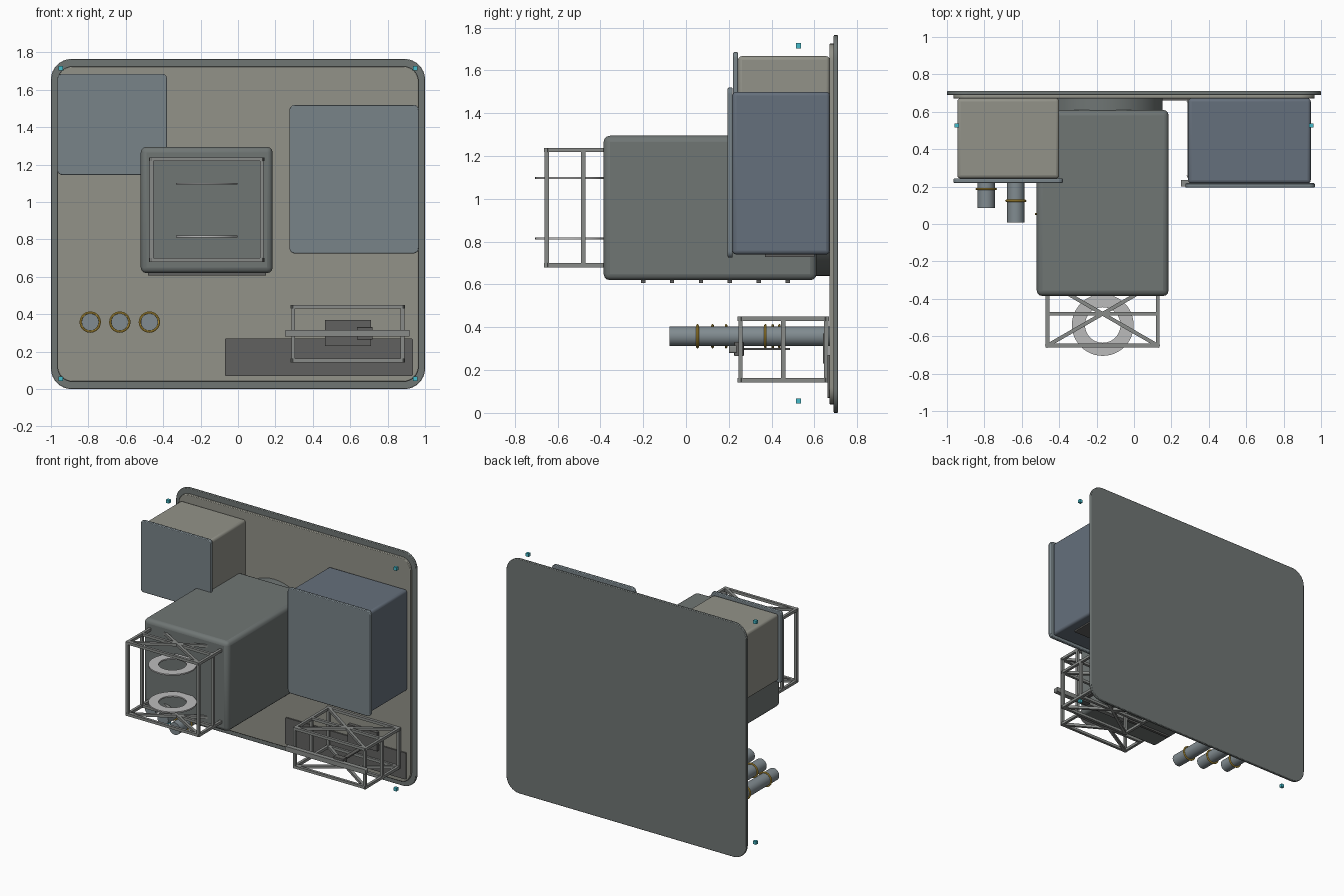
import bpy, bmesh, math
from mathutils import Vector

if "Cube" in bpy.data.objects:
    bpy.data.objects.remove(bpy.data.objects["Cube"])

def material(name, r, g, b):
    m = bpy.data.materials.new(name)
    m.diffuse_color = (r, g, b, 1)
    m.use_nodes = True
    m.node_tree.nodes["Principled BSDF"].inputs["Base Color"].default_value = m.diffuse_color
    return m

STEEL = material("dark_steel", .16, .18, .175)
BEIGE = material("warm_grey", .29, .29, .25)
SLATE = material("slate", .13, .16, .20)
COVER = material("cover_blue_grey", .19, .23, .25)
DARK = material("dark_grey", .12, .12, .115)
FRAME = material("frame_grey", .25, .26, .25)
PALE = material("pale_grey", .5, .5, .5)
TUBE = material("tube_grey", .22, .26, .28)
GOLD = material("gold", .7, .45, .06)
CYAN = material("cyan", .06, .5, .6)

def finish(bm, name, mat, bevel=0, segments=3):
    bmesh.ops.recalc_face_normals(bm, faces=bm.faces)
    me = bpy.data.meshes.new(name)
    bm.to_mesh(me)
    bm.free()
    ob = bpy.data.objects.new(name, me)
    bpy.context.collection.objects.link(ob)
    me.materials.append(mat)
    if bevel:
        mod = ob.modifiers.new("edge", 'BEVEL')
        mod.width, mod.segments = bevel, segments
        mod.limit_method = 'ANGLE'
    bpy.ops.object.select_all(action='DESELECT')
    bpy.context.view_layer.objects.active = ob
    ob.select_set(True)
    bpy.ops.object.shade_smooth_by_angle(angle=math.radians(35))
    return ob

def box(name, x, y, z, mat, bevel=0):
    bm = bmesh.new()
    bmesh.ops.create_cube(bm, size=1)
    for v in bm.verts:
        v.co = Vector([(a + b) / 2 + c * (b - a) for (a, b), c in zip((x, y, z), v.co)])
    return finish(bm, name, mat, bevel)

def rounded_plate(name, x, y, z, r, mat, bevel=0):
    """Rounded rectangle in the xz plane, extruded along y."""
    bm = bmesh.new()
    corners = [(x[1] - r, z[1] - r), (x[0] + r, z[1] - r), (x[0] + r, z[0] + r), (x[1] - r, z[0] + r)]
    vs = []
    for k, (cx, cz) in enumerate(corners):
        for i in range(9):
            a = math.pi / 2 * (k + i / 8)
            vs.append(bm.verts.new((cx + r * math.cos(a), y[0], cz + r * math.sin(a))))
    face = bm.faces.new(vs)
    ext = bmesh.ops.extrude_face_region(bm, geom=[face])
    bmesh.ops.translate(bm, vec=(0, y[1] - y[0], 0),
                        verts=[e for e in ext['geom'] if isinstance(e, bmesh.types.BMVert)])
    return finish(bm, name, mat, bevel, 2)

def lathe(name, profile, loc, axis, mat, n=48):
    """Closed (radius, height) profile spun round an axis."""
    bm = bmesh.new()
    rings = []
    for i in range(n):
        a = 2 * math.pi * i / n
        ring = []
        for r, h in profile:
            p = (r * math.cos(a), r * math.sin(a), h) if axis == 'Z' else (r * math.cos(a), h, r * math.sin(a))
            ring.append(bm.verts.new(Vector(loc) + Vector(p)))
        rings.append(ring)
    m = len(profile)
    for i in range(n):
        for j in range(m):
            a, b = rings[i], rings[(i + 1) % n]
            bm.faces.new((a[j], a[(j + 1) % m], b[(j + 1) % m], b[j]))
    bmesh.ops.remove_doubles(bm, verts=bm.verts, dist=1e-5)
    return finish(bm, name, mat)

def bars(name, segments, w, mat):
    """Square bars along line segments."""
    bm = bmesh.new()
    for a, b in segments:
        a, b = Vector(a), Vector(b)
        d = (b - a).normalized()
        up = Vector((0, 0, 1)) if abs(d.z) < .9 else Vector((0, 1, 0))
        s = d.cross(up).normalized() * w / 2
        t = d.cross(s).normalized() * w / 2
        e = d * w / 2
        A, B = ([bm.verts.new(p + q) for q in (s + t, s - t, -s - t, t - s)] for p in (a - e, b + e))
        bm.faces.new(A)
        bm.faces.new(B)
        for i in range(4):
            bm.faces.new((A[i], A[(i + 1) % 4], B[(i + 1) % 4], B[i]))
    return finish(bm, name, mat)

def truss(name, x, y, z, mat, w=.02):
    """Open cage: three upright hoops, side rails, crossed top and bottom."""
    h = w / 2
    x, y, z = [(a + h, b - h) for a, b in (x, y, z)]
    seg = []
    for yy in (y[0], (y[0] + y[1]) / 2, y[1]):
        for k in (0, 1):
            seg.append(((x[k], yy, z[0]), (x[k], yy, z[1])))
            seg.append(((x[0], yy, z[k]), (x[1], yy, z[k])))
    for zz in z:
        for k in (0, 1):
            seg.append(((x[k], y[0], zz), (x[k], y[1], zz)))
            seg.append(((x[k], y[0], zz), (x[1 - k], y[1], zz)))
    return bars(name, seg, w, mat)

# Wall panel
rounded_plate("back_plate", (-1, 1), (.69, .71), (0, 1.765), .11, STEEL, .004)
rounded_plate("inner_panel", (-.965, .965), (.67, .692), (.04, 1.725), .08, BEIGE, .004)
rounded_plate("lower_inset_plate", (-.07, .935), (.66, .672), (.07, .27), .008, DARK)

# Central housing with round mount and underside ribs
box("main_housing", (-.52, .185), (-.385, .61), (.62, 1.295), STEEL, .03)
lathe("round_mount", [(0, .60), (.32, .60), (.32, .672), (0, .672)], (-.167, 0, .96), 'Y', STEEL, 64)
for i in range(6):
    y = -.2 + i * .135
    box("underside_rib", (-.48, .15), (y - .01, y + .01), (.607, .63), DARK)

# Front cage with two flat rings
truss("front_cage", (-.473, .137), (-.66, -.30), (.68, 1.238), FRAME)
for z in (1.098, .815):
    lathe("flat_ring", [(.095, -.005), (.165, -.005), (.165, .005), (.095, .005)], (-.167, -.54, z), 'Z', PALE)

# Upper left cabinet
box("left_cabinet", (-.945, -.4), (.243, .672), (1.165, 1.667), BEIGE, .018)
rounded_plate("left_cabinet_cover", (-.965, -.38), (.22, .243), (1.145, 1.685), .025, COVER, .005)

# Right cabinet
box("right_cabinet", (.29, .945), (.217, .672), (.74, 1.5), SLATE, .018)
rounded_plate("right_cabinet_cover", (.275, .967), (.195, .218), (.725, 1.52), .03, COVER, .005)
box("right_cabinet_vent", (.37, .87), (.37, .6), (.729, .745), DARK)

# Lower right cage, cross bar and latch
truss("lower_cage", (.285, .89), (.245, .665), (.143, .45), FRAME)
rounded_plate("cross_bar", (.25, .92), (.2, .235), (.28, .315), .008, FRAME)
box("latch_block", (.635, .72), (.225, .27), (.265, .332), DARK, .004)
box("latch_arm", (.66, .69), (.26, .485), (.294, .304), DARK)
box("latch_back_plate", (.465, .71), (.64, .665), (.23, .37), DARK)

# Three stepped tubes with gold bands
band = [(.051 + .006 * math.cos(a), .006 * math.sin(a)) for a in [k * math.pi / 4 for k in range(8)]]
for x, end in ((-.79, .085), (-.632, .008), (-.474, -.077)):
    lathe("tube", [(0, end), (.046, end), (.046, .672), (0, .672)], (x, 0, .358), 'Y', TUBE, 32)
    for f in (.175, .6):
        lathe("tube_band", band, (x, end + f * (.67 - end), .358), 'Y', GOLD, 32)

# Corner marker cubes
for x in (-.947, .947):
    for z in (.055, 1.715):
        box("corner_marker", (x - .012, x + .012), (.515, .537), (z - .012, z + .012), CYAN)
